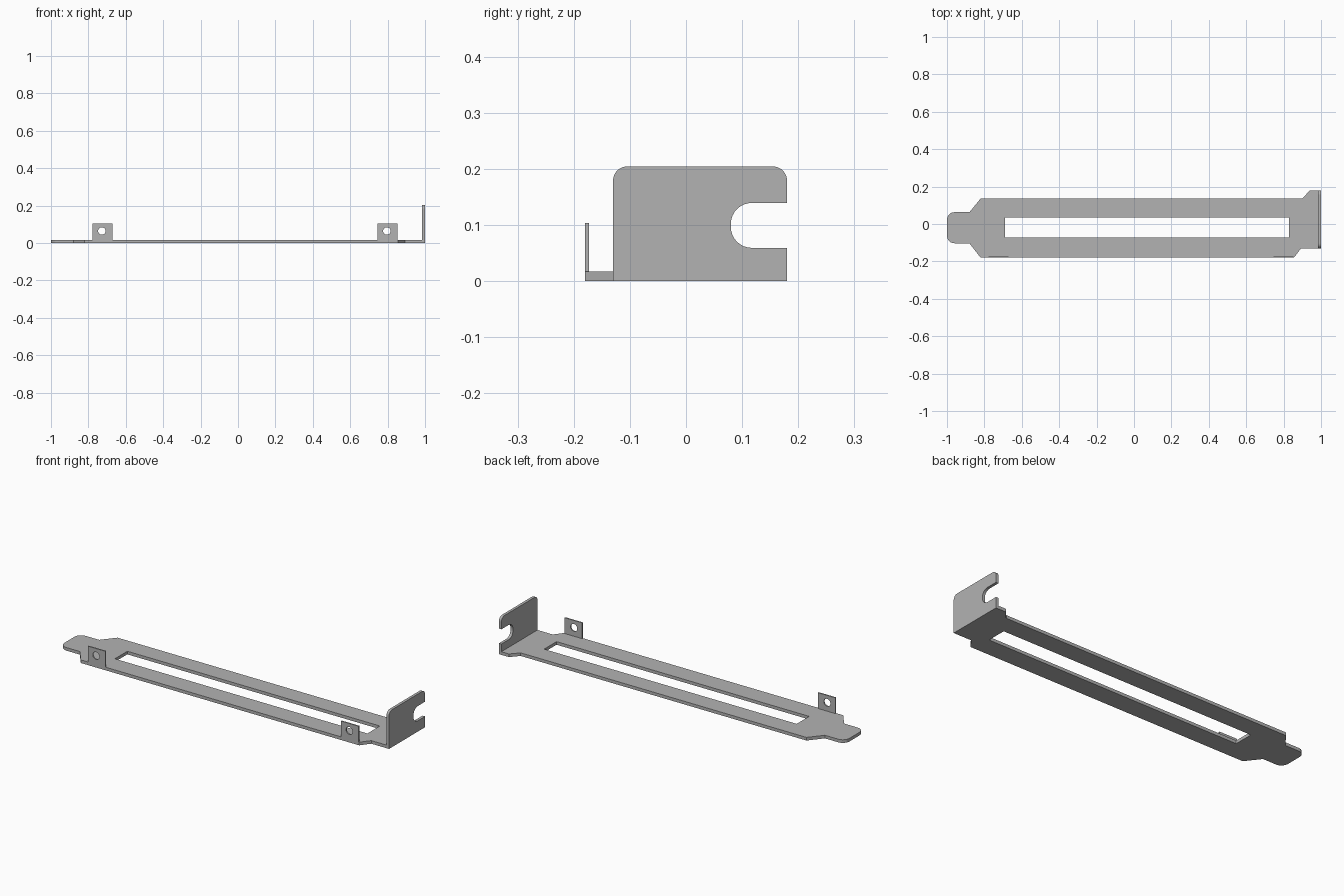
import bpy, bmesh
from math import cos, sin, tau
from mathutils import Vector

cube = bpy.data.objects.get("Cube")
if cube:
    bpy.data.objects.remove(cube, do_unlink=True)

steel = bpy.data.materials.new("grey steel")
steel.use_nodes = True
GREY = (0.45, 0.45, 0.45, 1)
steel.diffuse_color = GREY
steel.node_tree.nodes["Principled BSDF"].inputs["Base Color"].default_value = GREY

THICK = 0.017      # base sheet thickness
FRONT = -0.18      # front edge of the base


def rounded(corners, steps=8):
    """Turn (u, v) or (u, v, radius) corners into a filleted outline."""
    points = []
    for i, c in enumerate(corners):
        p = Vector(c[:2])
        if len(c) == 2:
            points.append(p)
            continue
        a = (Vector(corners[i - 1][:2]) - p).normalized()
        b = (Vector(corners[(i + 1) % len(corners)][:2]) - p).normalized()
        centre = p + (a + b) * c[2]
        for k in range(steps + 1):
            t = tau / 4 * k / steps
            points.append(centre - b * c[2] * cos(t) - a * c[2] * sin(t))
    return points


def circle(u, v, radius, count=32):
    return [Vector((u + radius * cos(tau * k / count), v + radius * sin(tau * k / count)))
            for k in range(count)]


def sheet(name, loops, place, depth):
    """Fill an outline with its holes and extrude it into a flat sheet."""
    bm = bmesh.new()
    edges = []
    for loop in loops:
        verts = [bm.verts.new(place(p.x, p.y)) for p in loop]
        edges += [bm.edges.new((verts[i - 1], verts[i])) for i in range(len(verts))]
    bmesh.ops.triangle_fill(bm, edges=edges, use_beauty=True)
    grown = bmesh.ops.extrude_face_region(bm, geom=bm.faces[:], use_keep_orig=True)
    moved = [g for g in grown["geom"] if isinstance(g, bmesh.types.BMVert)]
    bmesh.ops.translate(bm, verts=moved, vec=depth)
    bmesh.ops.recalc_face_normals(bm, faces=bm.faces[:])
    mesh = bpy.data.meshes.new(name)
    bm.to_mesh(mesh)
    bm.free()
    mesh.materials.append(steel)
    obj = bpy.data.objects.new(name, mesh)
    bpy.context.collection.objects.link(obj)
    return obj


# Long base with a tapered tongue and a slot
base = rounded([(-1, -0.103, 0.04), (-0.88, -0.103), (-0.82, FRONT), (0.855, FRONT),
                (0.893, -0.13), (1, -0.13), (1, 0.18), (0.94, 0.18),
                (0.90, 0.136), (-0.82, 0.136), (-0.88, 0.063), (-1, 0.063, 0.04)])
slot = rounded([(-0.69, -0.073), (0.83, -0.073), (0.83, 0.034), (-0.69, 0.034)])
sheet("base_plate", [base, slot], lambda u, v: (u, v, 0), (0, 0, THICK))

# Upright end flange with a screw notch
flange = rounded([(-0.13, THICK), (0.18, THICK), (0.18, 0.059), (0.08, 0.059, 0.037),
                  (0.08, 0.139, 0.037), (0.18, 0.139), (0.18, 0.204, 0.025),
                  (-0.13, 0.204, 0.025)])
sheet("end_flange", [flange], lambda u, v: (1, u, v), (-0.015, 0, 0))

# Two drilled mounting tabs along the front edge
for side, x in (("right", -0.725), ("left", 0.799)):
    tab = rounded([(x - 0.053, THICK), (x + 0.053, THICK), (x + 0.053, 0.103), (x - 0.053, 0.103)])
    sheet(side + "_mounting_tab", [tab, circle(x - 0.003, 0.064, 0.02)],
          lambda u, v: (u, FRONT, v), (0, 0.007, 0))
